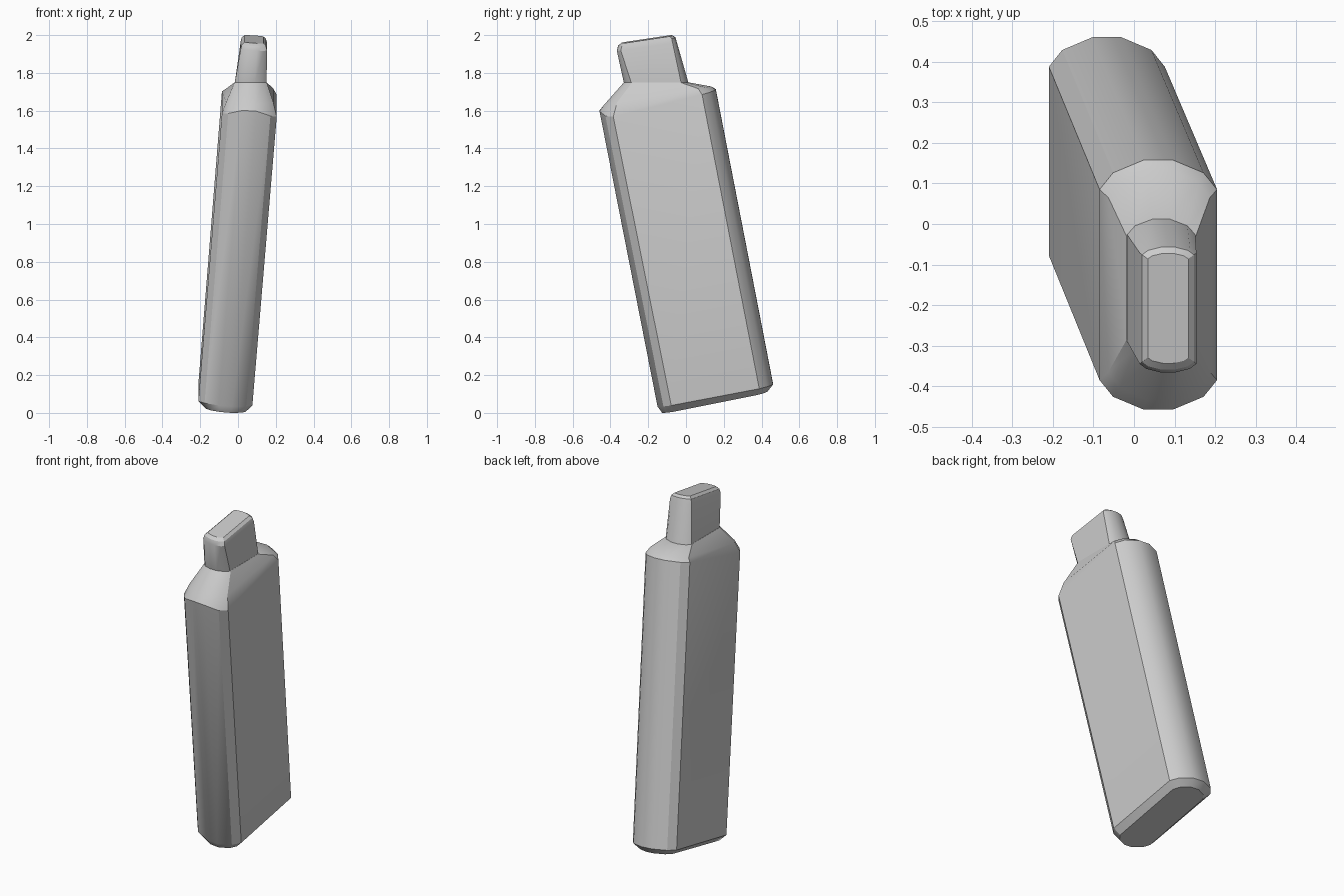
import bpy, bmesh

cube = bpy.data.objects.get("Cube")
if cube:
    bpy.data.objects.remove(cube, do_unlink=True)

# One plain colour for the whole bottle
grey = bpy.data.materials.new("light_grey")
grey.use_nodes = True
colour = (0.6, 0.6, 0.6, 1)
grey.diffuse_color = colour
grey.node_tree.nodes["Principled BSDF"].inputs["Base Color"].default_value = colour

# Quarter of a rounded end: fraction of half width, fraction of bow depth
ARC = [(1, 0), (0.77, 0.55), (0.25, 0.97)]


def ring(cx, cy, cz, half_w, half_l, bow, slope=0.0, roll=0.0, lift=0.0):
    """Slab outline with bowed ends; lift raises the middle of the front end."""
    back = ARC + [(-u, d) for u, d in reversed(ARC)]
    points = []
    for side in (1, -1):
        for u, d in back:
            x = side * u * half_w
            y = side * (half_l - bow + d * bow)
            z = cz + slope * y + roll * x
            if side < 0:
                z += lift * (1 - abs(u))
            points.append((cx + x, cy + y, z))
    return points


def loft(name, rings):
    bm = bmesh.new()
    loops = [[bm.verts.new(p) for p in r] for r in rings]
    for low, high in zip(loops, loops[1:]):
        for i in range(len(low)):
            j = (i + 1) % len(low)
            bm.faces.new((low[i], low[j], high[j], high[i]))
    bm.faces.new(list(reversed(loops[0])))
    bm.faces.new(loops[-1])
    bmesh.ops.recalc_face_normals(bm, faces=bm.faces[:])
    mesh = bpy.data.meshes.new(name)
    bm.to_mesh(mesh)
    bm.free()
    mesh.materials.append(grey)
    obj = bpy.data.objects.new(name, mesh)
    bpy.context.collection.objects.link(obj)
    bpy.ops.object.select_all(action="DESELECT")
    obj.select_set(True)
    bpy.context.view_layer.objects.active = obj
    bpy.ops.object.shade_smooth_by_angle(angle=0.5)


# Leaning flat body: base edge, long walls, sloping shoulder up to the neck
loft("bottle_body", [
    ring(-0.065, 0.152, 0.058, 0.105, 0.28, 0.06, 0.2, -0.08),
    ring(-0.067, 0.155, 0.095, 0.143, 0.308, 0.075, 0.19, -0.08),
    ring(0.060, -0.150, 1.635, 0.145, 0.31, 0.075, 0.25, -0.06, 0.055),
    ring(0.062, -0.150, 1.680, 0.125, 0.285, 0.07, 0.17),
    ring(0.067, -0.158, 1.750, 0.085, 0.172, 0.045),
])

# Tapered cap with a softened, sloping top
loft("cap", [
    ring(0.067, -0.158, 1.748, 0.084, 0.172, 0.04),
    ring(0.084, -0.208, 1.942, 0.070, 0.159, 0.022, 0.15, -0.05),
    ring(0.084, -0.208, 1.965, 0.064, 0.152, 0.020, 0.15, -0.06),
    ring(0.084, -0.208, 1.978, 0.050, 0.136, 0.014, 0.15, -0.06),
])
